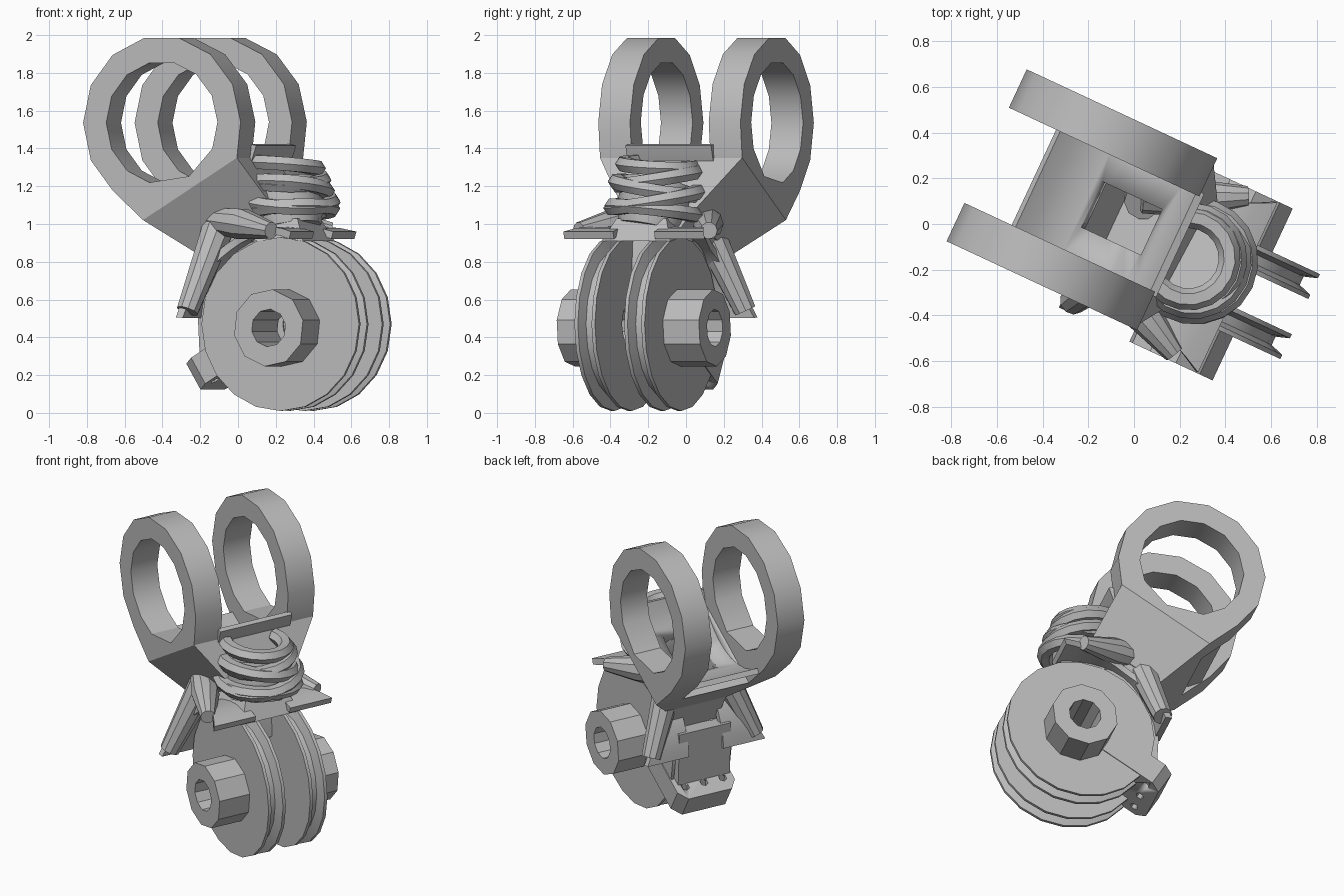
import bpy, bmesh
from math import sin, cos, pi, radians
from mathutils import Matrix, Vector

if "Cube" in bpy.data.objects:
    bpy.data.objects.remove(bpy.data.objects["Cube"])

grey = bpy.data.materials.new("plain grey")
grey.use_nodes = True
grey.diffuse_color = (0.5, 0.5, 0.5, 1)
grey.node_tree.nodes["Principled BSDF"].inputs["Base Color"].default_value = (0.5, 0.5, 0.5, 1)

# Local frames: yaw for the wheels, tilted frame centred on the clamp rings
YAW = Matrix.Rotation(radians(-25), 4, 'Z')
CLAMP = YAW @ Matrix.Translation((-0.23, 0, 1.52)) @ Matrix.Rotation(radians(-31), 4, 'Y')
MID = -0.06   # middle plane of the wheels
WHEEL = YAW @ Matrix.Translation((0.37, MID, 0.47))


def loft(name, loops, frame, closed=False):
    """Skin matching loops; either cap the ends or join last to first."""
    bm = bmesh.new()
    rows = [[bm.verts.new(p) for p in loop] for loop in loops]
    n = len(rows[0])
    pairs = list(zip(rows, rows[1:])) + ([(rows[-1], rows[0])] if closed else [])
    for a, b in pairs:
        for i in range(n):
            j = (i + 1) % n
            bm.faces.new((a[i], a[j], b[j], b[i]))
    if not closed:
        bm.faces.new(rows[0])
        bm.faces.new(rows[-1])
    bmesh.ops.recalc_face_normals(bm, faces=bm.faces)
    for face in bm.faces:
        face.smooth = True
    bm.transform(frame)
    mesh = bpy.data.meshes.new(name)
    bm.to_mesh(mesh)
    bm.free()
    mesh.set_sharp_from_angle(angle=radians(32))
    mesh.materials.append(grey)
    obj = bpy.data.objects.new(name, mesh)
    bpy.context.collection.objects.link(obj)
    return obj


def circle(r, y, n, turn=0.0):
    return [(r * cos(turn + 2 * pi * i / n), y, r * sin(turn + 2 * pi * i / n)) for i in range(n)]


def rect(x0, x1, y0, y1, z):
    return [(x0, y0, z), (x1, y0, z), (x1, y1, z), (x0, y1, z)]


def pipe(name, stations, n, frame):
    """Round bar through (centre, radius) stations."""
    pts = [Vector(c) for c, r in stations]
    turn = (pts[-1] - pts[0]).to_track_quat('Z', 'Y')
    loops = [[p + turn @ Vector((r * cos(2 * pi * i / n), r * sin(2 * pi * i / n), 0))
              for i in range(n)] for p, (c, r) in zip(pts, stations)]
    return loft(name, loops, frame)


def cut(obj, cutter):
    mod = obj.modifiers.new("cut", 'BOOLEAN')
    mod.operation = 'DIFFERENCE'
    mod.solver = 'EXACT'
    mod.object = cutter
    cutter.hide_render = True
    cutter.display_type = 'WIRE'
    cutter.hide_set(True)


# Clamp rings with a straight lower edge
angles = [radians(-56 + 282 * i / 11) for i in range(12)]
outer = [(0.46 * cos(a) - 0.01, 0.46 * sin(a) + 0.025) for a in angles]
outer[0], outer[-1] = (0.27, -0.36), (-0.37, -0.36)
outer.append((-0.04, -0.36))
inner = [(0.325 * cos(a) - 0.01, 0.325 * sin(a) + 0.025) for a in angles] + [(-0.02, -0.3)]
for side, name in ((-1, "right_ring"), (1, "left_ring")):
    near, far = side * 0.23, side * 0.415
    loft(name, [[(x, y, z) for x, z in shape] for shape, y in
                ((outer, near), (outer, far), (inner, far), (inner, near))], CLAMP, True)

# Saddle floor between the rings
saddle = []
for i in range(11):
    a = radians(-154 + 110 * i / 10)
    saddle.append([(r * cos(a), y, r * sin(a)) for r, y in
                   ((0.43, -0.25), (0.43, 0.25), (0.465, 0.25), (0.465, -0.25))])
floor = loft("saddle_floor", saddle, CLAMP)

# Tapered bracket under the rings
bracket = loft("bracket", [rect(-0.37, 0.27, -0.415, 0.415, -0.36),
                           rect(-0.25, 0.24, -0.22, 0.20, -0.66)], CLAMP)
bore = loft("bore_cutter", [circle(0.44, -0.23, 20), circle(0.44, 0.23, 20)], CLAMP)
window = loft("window_cutter", [rect(-0.20, 0.12, -0.11, 0.11, z) for z in (-0.62, -0.2)], CLAMP)
cut(bracket, bore)
cut(bracket, window)
cut(floor, window)

# Housing running down behind and between the wheels
loft("upper_housing", [rect(-0.25, 0.24, -0.22, 0.20, -0.65),
                       rect(-0.27, 0.20, -0.20, 0.10, -0.80),
                       rect(-0.30, 0.10, -0.14, 0.02, -1.00)], CLAMP)
loft("rear_block", [rect(-0.11, 0.1, -0.24, 0.12, 0.26),
                    rect(-0.13, 0.1, -0.24, 0.12, 0.66)], YAW)
lip = loft("rear_lip", [
    [(-0.2, -0.25, z), (-0.57, -0.25, z), (-0.63, -0.2, z),
     (-0.63, 0.1, z), (-0.57, 0.15, z), (-0.2, 0.15, z)] for z in (-1.25, -1.09)], CLAMP)
for i in range(3):
    y = -0.18 + 0.13 * i
    hole = pipe(f"lip_hole_cutter_{i}", [((-0.54, y, -1.3), 0.026), ((-0.54, y, -1.05), 0.026)], 6, CLAMP)
    cut(lip, hole)

# Grooved wheels and their hubs, bored through to the gap between the wheels
hub_frame = YAW @ Matrix.Translation((0.4, MID, 0.45))
for side, name in ((-1, "right"), (1, "left")):
    profile = [(0.12, 0.205), (0.46, 0.205), (0.46, 0.185), (0.40, 0.165),
               (0.40, 0.125), (0.46, 0.105), (0.46, 0.085), (0.12, 0.085)]
    loft(name + "_wheel", [circle(r, side * y, 20) for r, y in profile], WHEEL, True)
    loft(name + "_hub", [circle(r, side * y, 10, 0.2) for r, y in
                         ((0.205, 0.095), (0.205, 0.415), (0.1, 0.415), (0.1, 0.095))],
         hub_frame, True)

# Flared guards: arc over each wheel, widest at its two ends, with guide horns
for side, name in ((-1, "right"), (1, "left")):
    arc = []
    for i in range(13):
        t = i / 12
        a = radians(72 + 104 * t)
        reach = 0.25 + 0.16 * abs(2 * t - 1) ** 1.5
        arc.append([(r * cos(a), side * y, r * sin(a)) for r, y in
                    ((0.475, 0.12), (0.475, reach), (0.515, reach), (0.515, 0.12))])
    loft(name + "_guard", arc, WHEEL)
    pipe(name + "_top_guide", [((-0.02, MID + side * 0.18, 1.02), 0.07),
                               ((0.18, MID + side * 0.27, 1.0), 0.085),
                               ((0.40, MID + side * 0.38, 0.965), 0.045)], 10, YAW)
    pipe(name + "_rear_guide", [((0.0, MID + side * 0.17, 1.0), 0.09),
                                ((-0.1, MID + side * 0.36, 0.54), 0.06)], 10, YAW)

# Neck seated on the wheels
loft("neck_base", [rect(0.12, 0.50, -0.26, 0.14, 0.91),
                   rect(0.14, 0.44, -0.20, 0.09, 1.03)], YAW)
pipe("neck", [((0.33, MID, 0.98), 0.17), ((0.30, -0.04, 1.10), 0.2),
              ((0.28, -0.03, 1.22), 0.19)], 12, YAW)

# Rope coils wound round the front of the neck: centre, height, radius, roll, pitch
coils = [(0.32, 1.07, 0.22, -0.02, 0.02), (0.31, 1.13, 0.23, 0.035, -0.03),
         (0.30, 1.19, 0.21, -0.04, 0.0), (0.29, 1.24, 0.20, 0.03, -0.02),
         (0.28, 1.31, 0.18, -0.015, -0.01)]
for k, (u, z, r, roll, pitch) in enumerate(coils):
    loops = []
    for i in range(13):
        t = radians(-114 + 19 * i)
        rise = z + roll * sin(t) + pitch * cos(t)
        loops.append([((r + 0.048 * cos(s)) * cos(t) + u, (r + 0.048 * cos(s)) * sin(t) - 0.035,
                       rise + 0.042 * sin(s)) for s in (j * pi / 3 for j in range(6))])
    loft(f"rope_coil_{k + 1}", loops, YAW)
